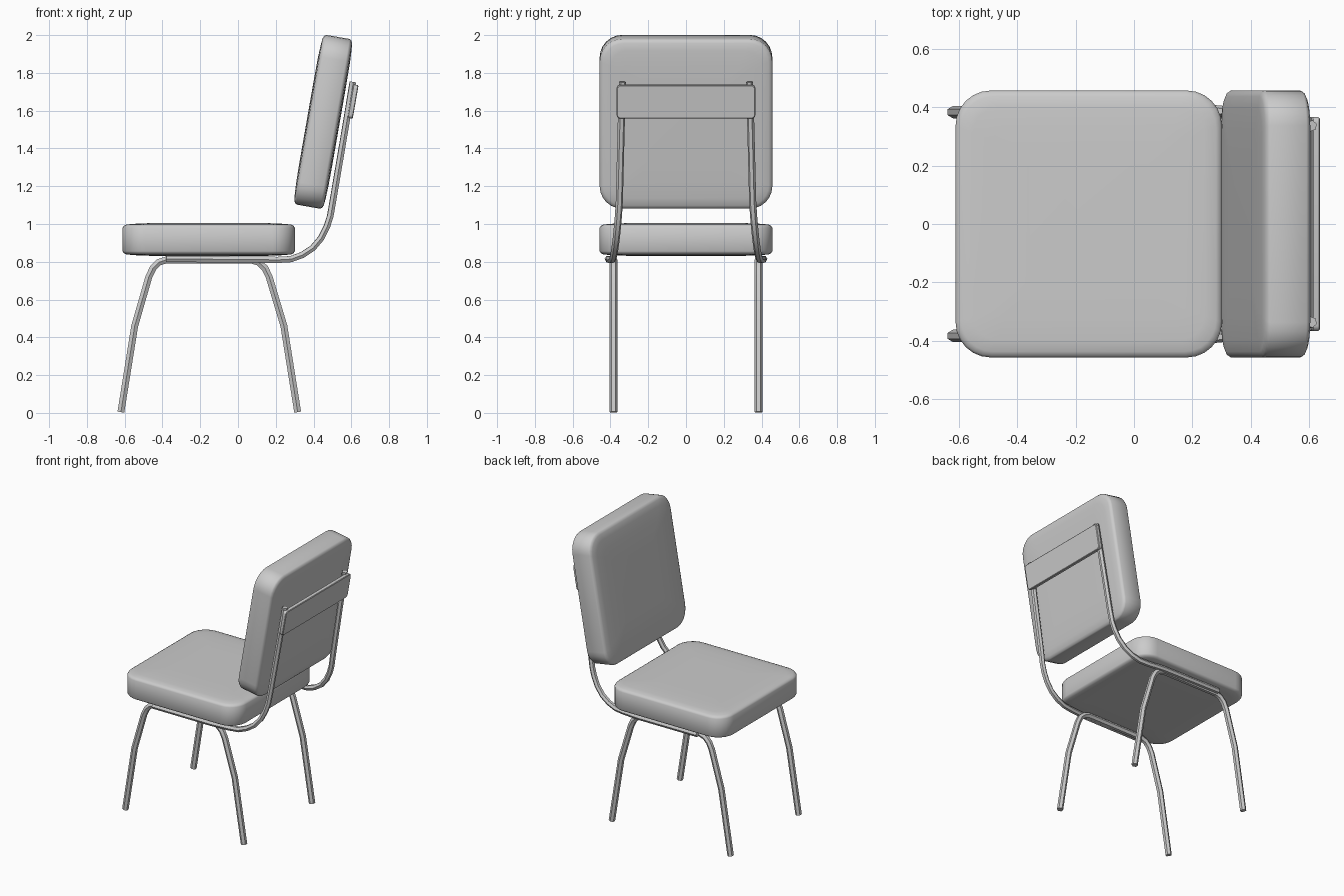
import bpy, bmesh, math
from mathutils import Matrix

if "Cube" in bpy.data.objects:
    bpy.data.objects.remove(bpy.data.objects["Cube"])

TILT = math.radians(9.9)


def finish(name, bm, matrix=Matrix(), angle=40):
    bmesh.ops.recalc_face_normals(bm, faces=bm.faces)
    me = bpy.data.meshes.new(name)
    bm.to_mesh(me)
    bm.free()
    ob = bpy.data.objects.new(name, me)
    ob.matrix_world = matrix
    bpy.context.collection.objects.link(ob)
    bpy.ops.object.select_all(action='DESELECT')
    ob.select_set(True)
    bpy.context.view_layer.objects.active = ob
    bpy.ops.object.shade_smooth_by_angle(angle=math.radians(angle))
    return ob


def outline(hx, hy, r, seg=6):
    # rounded rectangle, counter-clockwise
    pts = []
    for k, (sx, sy) in enumerate([(1, 1), (-1, 1), (-1, -1), (1, -1)]):
        for i in range(seg + 1):
            a = math.pi / 2 * (k + i / seg)
            pts.append((sx * (hx - r) + r * math.cos(a), sy * (hy - r) + r * math.sin(a)))
    return pts


def padded_block(name, hx, hy, r, profile, matrix):
    # stack of inset rounded rectangles; profile = (inset, height)
    bm = bmesh.new()
    rings = []
    for inset, z in profile:
        pts = outline(hx - inset, hy - inset, max(r - inset * 0.6, 0.01))
        rings.append([bm.verts.new((x, y, z)) for x, y in pts])
    n = len(rings[0])
    for a, b in zip(rings, rings[1:]):
        for i in range(n):
            j = (i + 1) % n
            bm.faces.new((a[i], a[j], b[j], b[i]))
    bm.faces.new(rings[0][::-1])
    bm.faces.new(rings[-1])
    return finish(name, bm, matrix)


def tube(name, pts, radius=0.021):
    cu = bpy.data.curves.new(name, 'CURVE')
    cu.dimensions = '3D'
    cu.bevel_depth = radius
    cu.bevel_resolution = 1
    cu.use_fill_caps = True
    sp = cu.splines.new('POLY')
    sp.points.add(len(pts) - 1)
    for p, co in zip(sp.points, pts):
        p.co = (*co, 1)
    ob = bpy.data.objects.new(name, cu)
    bpy.context.collection.objects.link(ob)
    bpy.ops.object.select_all(action='DESELECT')
    ob.select_set(True)
    bpy.context.view_layer.objects.active = ob
    bpy.ops.object.convert(target='MESH')
    bpy.ops.object.shade_smooth_by_angle(angle=math.radians(35))


# Cushions: same padded shape, one flat and one tilted
half = [(0.0, 0.062), (0.006, 0.072), (0.02, 0.079), (0.06, 0.083), (0.13, 0.086), (0.25, 0.087)]
cushion = [(i, -z) for i, z in reversed(half)] + half
padded_block("seat", 0.456, 0.457, 0.12, cushion, Matrix.Translation((-0.155, 0, 0.918)))
upright = Matrix.Rotation(TILT, 4, 'Y')
padded_block("backrest", 0.456, 0.457, 0.12, cushion,
             Matrix.Translation((0.451, 0, 1.541)) @ upright @ Matrix.Rotation(math.pi / 2, 4, 'Y'))

# Plate across the back uprights
plate = [(0.004, -0.014), (0, -0.01), (0, 0.01), (0.004, 0.014)]
padded_block("back_plate", 0.09, 0.367, 0.02, plate,
             Matrix.Translation((0.609, 0, 1.648)) @ upright @ Matrix.Rotation(math.pi / 2, 4, 'Y'))

# Bent tubes: leg hoop and back upright on each side
leg = [(-0.62, 0.004), (-0.547, 0.46), (-0.472, 0.72), (-0.45, 0.766), (-0.42, 0.797), (-0.38, 0.81),
       (0.07, 0.81), (0.11, 0.797), (0.143, 0.766), (0.165, 0.72), (0.243, 0.46), (0.316, 0.004)]
back = [(-0.38, 0.412, 0.815), (0.08, 0.408, 0.812), (0.21, 0.395, 0.81), (0.28, 0.388, 0.814),
        (0.34, 0.382, 0.836), (0.395, 0.376, 0.872), (0.44, 0.369, 0.925), (0.47, 0.363, 0.985),
        (0.488, 0.358, 1.04), (0.502, 0.353, 1.12), (0.57, 0.343, 1.52), (0.608, 0.336, 1.752)]
for side, s in (("left", 1), ("right", -1)):
    tube(f"leg_hoop_{side}", [(x, s * 0.383, z) for x, z in leg])
    tube(f"back_upright_{side}", [(x, s * y, z) for x, y, z in back], 0.019)
